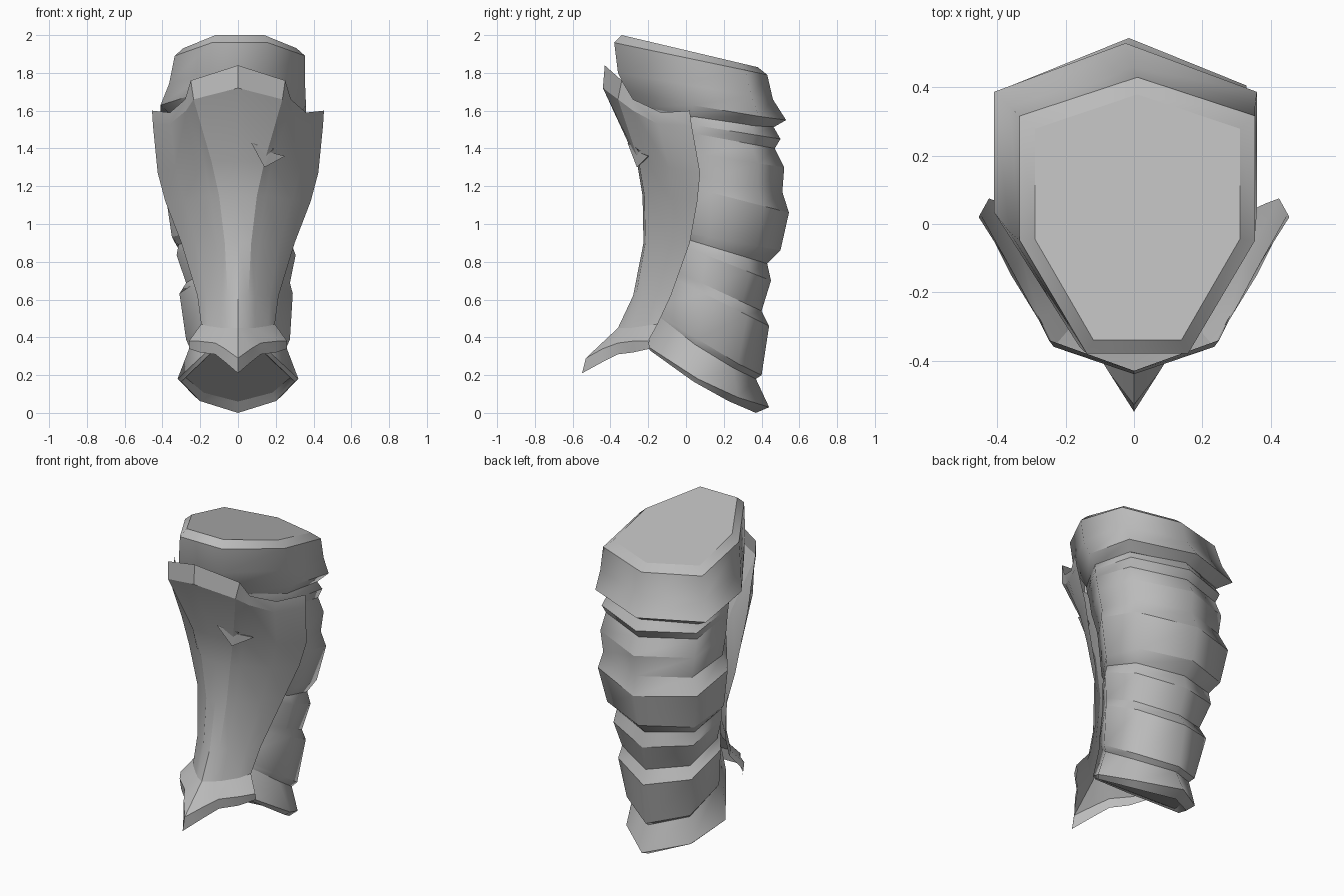
import bpy
import bmesh
import math
from mathutils import Vector

cube = bpy.data.objects.get("Cube")
if cube:
    bpy.data.objects.remove(cube)

steel = bpy.data.materials.new("plain_grey")
steel.use_nodes = True
steel.diffuse_color = (0.5, 0.5, 0.5, 1)
steel.node_tree.nodes["Principled BSDF"].inputs["Base Color"].default_value = (0.5, 0.5, 0.5, 1)


def add_object(name, bm):
    """Turn a bmesh into the active object with the shared material."""
    mesh = bpy.data.meshes.new(name)
    bm.to_mesh(mesh)
    bm.free()
    mesh.materials.append(steel)
    obj = bpy.data.objects.new(name, mesh)
    bpy.context.scene.collection.objects.link(obj)
    bpy.ops.object.select_all(action="DESELECT")
    obj.select_set(True)
    bpy.context.view_layer.objects.active = obj
    return obj


def ring(bm, front, back, half_width, rear_width, rear_along, shift, sag):
    """Seven-sided tilted ring between a front and a back point (y, z)."""
    outline = [(0, 1), (rear_width, rear_along), (1, 0.41), (0.43, 0),
               (-0.43, 0), (-1, 0.41), (-rear_width, rear_along)]
    verts = []
    for side, along in outline:
        y, z = Vector(front).lerp(Vector(back), along)
        drop = 4 * sag * along * (1 - along)
        verts.append(bm.verts.new((side * half_width + shift, y, z - drop)))
    return verts


def banded_shell(name, rows):
    """Loft rings from top to bottom: smooth around, creased between bands."""
    bm = bmesh.new()
    rings = [ring(bm, row[:2], row[2:4], *row[4:]) for row in rows]
    for upper, lower in zip(rings, rings[1:]):
        for i in range(len(upper)):
            j = (i + 1) % len(upper)
            bm.faces.new((upper[i], upper[j], lower[j], lower[i]))
    bm.faces.new(rings[0])
    bm.faces.new(rings[-1])
    bmesh.ops.recalc_face_normals(bm, faces=bm.faces)
    for face in bm.faces:
        face.smooth = True
    for loop in rings:
        for i, vert in enumerate(loop):
            edge = bm.edges.get((vert, loop[i - 1]))
            edge.smooth = edge.calc_face_angle() < math.radians(20)
    add_object(name, bm)


# Wide cuff at the top
banded_shell("top_cuff", [
    (-.34, 2, .38, 1.83, .3, 1, .86, .01, 0),
    (-.38, 1.96, .43, 1.79, .345, 1, .86, .01, 0),
    (-.36, 1.8, .46, 1.66, .36, 1, .86, -.005, 0),
    (-.31, 1.7, .53, 1.55, .385, 1, .83, -.025, .01),
    (-.26, 1.62, .46, 1.51, .33, .98, .84, -.01, .01),
])

# Overlapping calf bands, flaring at each lower lip
banded_shell("calf_bands", [
    (-.26, 1.62, .46, 1.52, .32, .97, .82, 0, 0),
    (-.24, 1.57, .5, 1.45, .34, .97, .82, 0, 0),
    (-.23, 1.53, .47, 1.4, .33, .96, .82, 0, 0),
    (-.2, 1.41, .52, 1.3, .345, .95, .81, 0, 0),
    (-.16, 1.29, .51, 1.17, .335, .92, .81, 0, 0),
    (-.15, 1.24, .545, 1.06, .37, .93, .8, -.015, 0),
    (-.14, .98, .5, .86, .33, .92, .81, -.02, 0),
    (-.13, .96, .43, .79, .3, .9, .81, -.015, 0),
    (-.13, .93, .45, .7, .315, .88, .81, -.01, 0),
    (-.14, .79, .4, .54, .275, .86, .81, 0, 0),
    (-.14, .75, .44, .46, .3, .85, .8, -.01, 0),
    (-.17, .57, .4, .2, .275, .8, .78, 0, .03),
    (-.18, .54, .37, .18, .25, .8, .78, 0, .03),
    (-.2, .35, .44, .03, .32, .7, .74, 0, .04),
    (-.19, .33, .37, 0, .3, .67, .74, 0, .03),
    (-.18, .33, .33, .06, .28, .65, .74, 0, .03),
])

# Shin guard: lines running down one half, from the centre to the outer edge
centre = [(0, -.43, 1.84), (0, -.44, 1.72), (0, -.26, 1.33), (0, -.23, 1.15), (0, -.225, .9),
          (0, -.28, .62), (0, -.36, .45), (0, -.53, .29), (0, -.55, .21)]
panel_edge = [(.25, -.34, 1.76), (.235, -.36, 1.66), (.14, -.25, 1.33), (.1, -.22, 1.15),
              (.07, -.215, .9), (.055, -.265, .62), (.05, -.33, .45), (.07, -.44, .34), (.07, -.44, .27)]
step = [(.28, -.28, 1.66), (.275, -.28, 1.6), (.18, -.21, 1.33), (.145, -.19, 1.15),
        (.11, -.185, .9), (.09, -.23, .62), (.09, -.29, .45), (.12, -.36, .37), (.12, -.36, .31)]
wing = [(.36, -.13, 1.59), (.36, -.15, 1.53), (.33, -.09, 1.3), (.285, -.08, 1.13),
        (.22, -.09, .9), (.17, -.16, .62), (.16, -.22, .46), (.21, -.28, .38), (.2, -.28, .32)]
outer_edge = [(.455, .02, 1.6), (.45, .03, 1.52), (.425, .075, 1.27), (.385, .06, 1.12),
              (.3, .02, .9), (.215, -.08, .62), (.195, -.15, .47), (.26, -.2, .38), (.26, -.19, .34)]

bm = bmesh.new()
columns = [[bm.verts.new(p) for p in line] for line in (centre, panel_edge, step, wing, outer_edge)]
for a, b in zip(columns, columns[1:]):
    for i in range(len(a) - 1):
        bm.faces.new((a[i], a[i + 1], b[i + 1], b[i]))
guard = add_object("shin_guard", bm)
mirror = guard.modifiers.new("Mirror", "MIRROR")
mirror.use_clip = True
bpy.ops.object.modifier_apply(modifier="Mirror")
bpy.ops.object.shade_smooth_by_angle(angle=math.radians(22))

# Small torn barb on the left side of the guard
bm = bmesh.new()
tip, top, notch, point, low, root = [bm.verts.new(p) for p in (
    (.07, -.31, 1.43), (.19, -.26, 1.4), (.17, -.25, 1.38),
    (.25, -.2, 1.36), (.14, -.26, 1.3), (.18, -.19, 1.36))]
for corners in ((tip, top, notch), (tip, notch, low), (notch, point, low),
                (tip, root, top), (top, root, notch), (notch, root, point),
                (point, root, low), (low, root, tip)):
    bm.faces.new(corners)
bmesh.ops.recalc_face_normals(bm, faces=bm.faces)
add_object("barb", bm)
